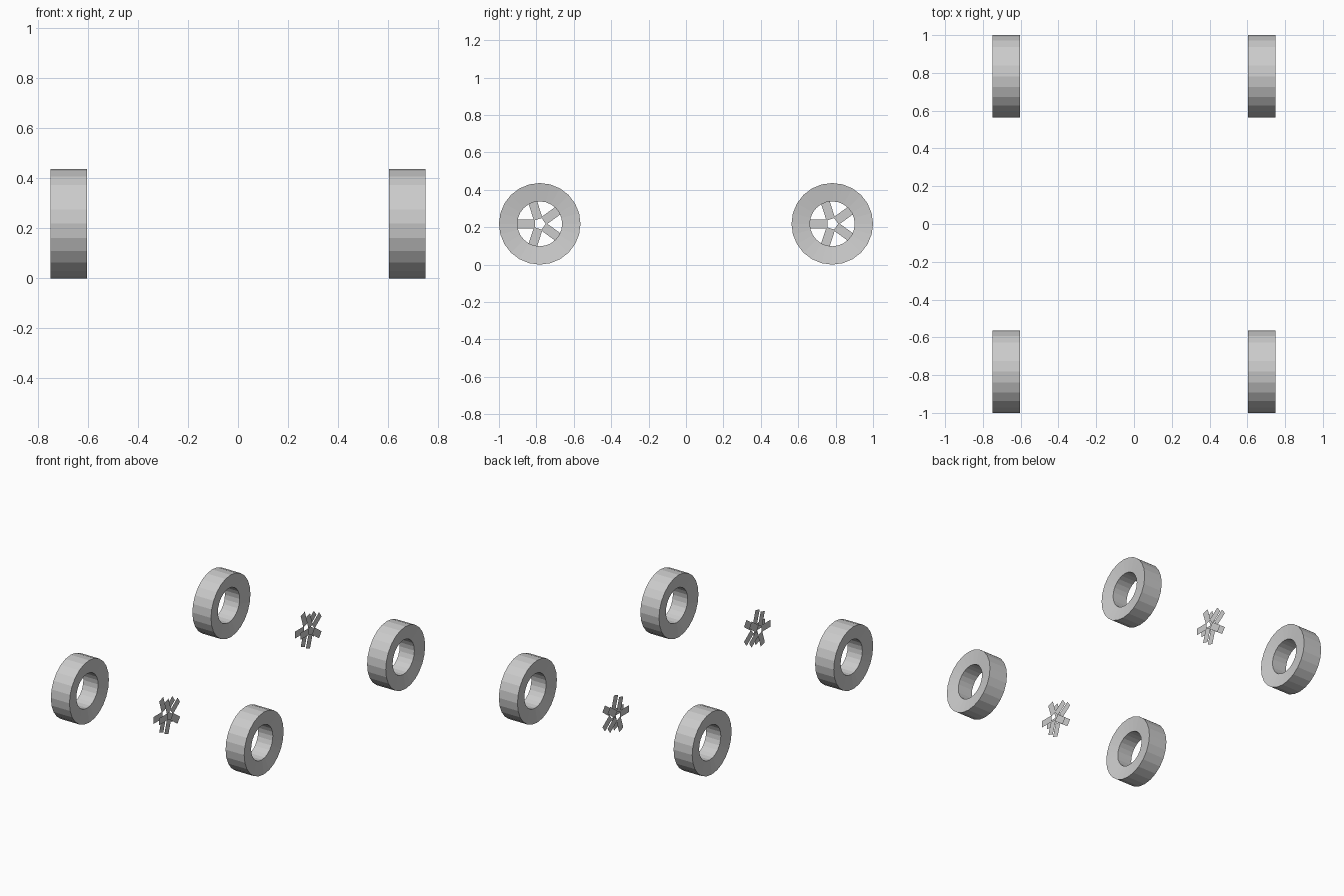
import bpy, bmesh
from math import sin, cos, pi

if "Cube" in bpy.data.objects:
    bpy.data.objects.remove(bpy.data.objects["Cube"])

AXLE_Y, AXLE_Z = 0.782, 0.218   # wheel centres
SIDES = 24


def make_object(name, bm, loc):
    mesh = bpy.data.meshes.new(name)
    bm.to_mesh(mesh)
    bm.free()
    obj = bpy.data.objects.new(name, mesh)
    obj.location = loc
    bpy.context.collection.objects.link(obj)
    return obj


def tyre(name, loc):
    # Ring turned about x: flat tread, slightly dished side walls, straight bore
    half, dish, r_out, r_in = 0.072, 0.015, 0.218, 0.12
    profile = [(-half, r_out), (half, r_out), (half - dish, r_in), (dish - half, r_in)]
    bm = bmesh.new()
    rings = []
    for i in range(SIDES):
        a = 2 * pi * i / SIDES
        rings.append([bm.verts.new((x, r * cos(a), r * sin(a))) for x, r in profile])
    for i in range(SIDES):
        p, q = rings[i], rings[(i + 1) % SIDES]
        for j in range(4):
            k = (j + 1) % 4
            bm.faces.new((p[j], p[k], q[k], q[j]))
    bmesh.ops.recalc_face_normals(bm, faces=bm.faces)
    return make_object(name, bm, loc)


def spokes(name, loc, side):
    # Five flat bars around an open centre, facing outward
    r_in, r_out, w = 0.026, 0.122, 0.024
    bm = bmesh.new()
    for i in range(5):
        a = pi + 2 * pi * i / 5
        c, s = cos(a), sin(a)
        corners = [(r_in, -w), (r_out, -w), (r_out, w), (r_in, w)]
        verts = [bm.verts.new((0, r * c - t * s, r * s + t * c)) for r, t in corners]
        bm.faces.new(verts if side > 0 else verts[::-1])
    return make_object(name, bm, loc)


# Four wheels; the spoke sets sit in pairs on the centre line
for end, y in (("front", -AXLE_Y), ("rear", AXLE_Y)):
    for label, side in (("left", -1), ("right", 1)):
        tyre(f"{end}_{label}_tyre", (side * 0.676, y, AXLE_Z))
        spokes(f"{end}_{label}_spokes", (side * 0.02, y, AXLE_Z), side)
